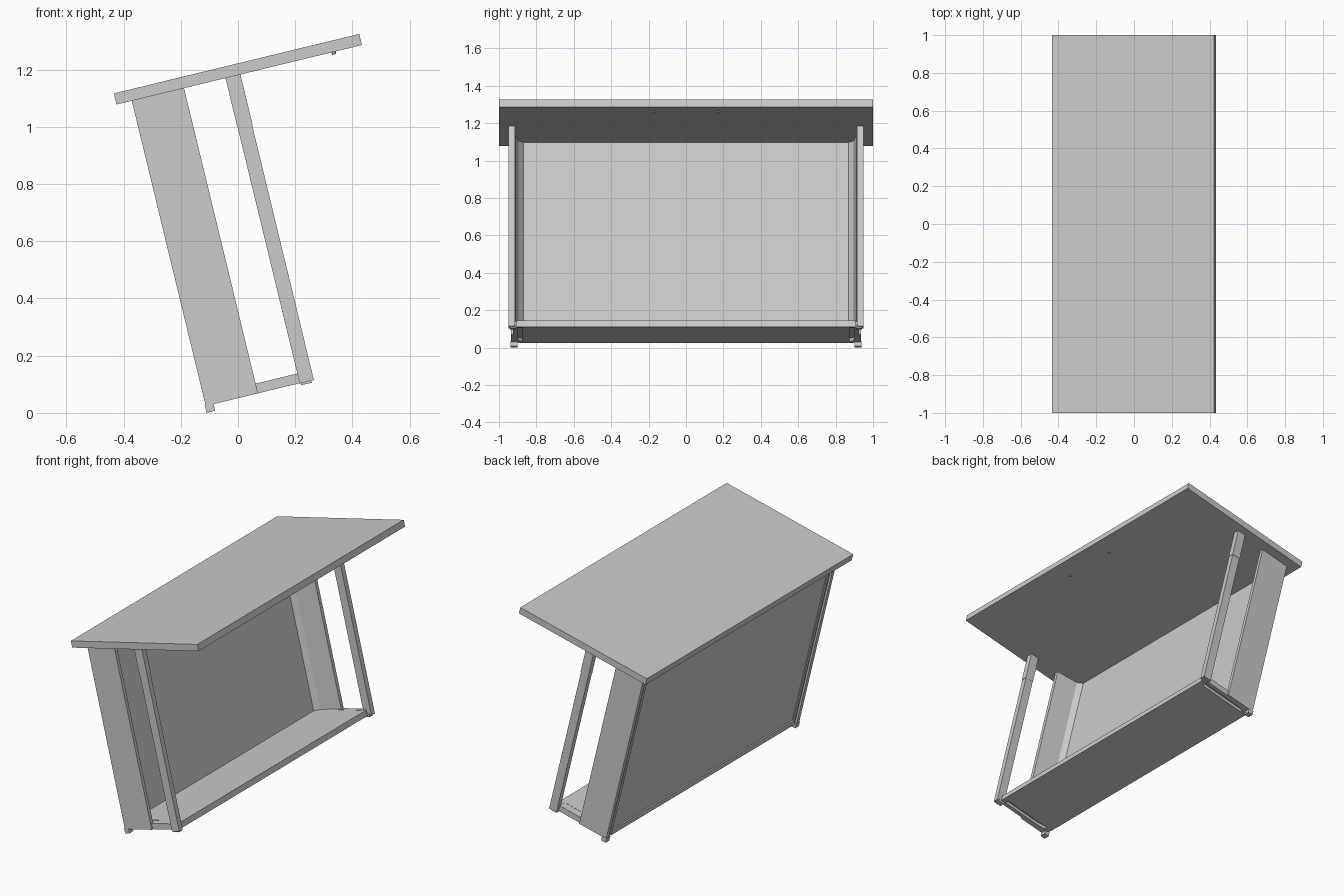
import bpy, bmesh, math
from mathutils import Matrix

if "Cube" in bpy.data.objects:
    bpy.data.objects.remove(bpy.data.objects["Cube"])

# the whole desk is built upright, then leaned about the y axis
LEAN = Matrix.Rotation(math.radians(-13.62), 4, 'Y')


def finish(name, bm):
    bmesh.ops.recalc_face_normals(bm, faces=bm.faces)
    bm.transform(LEAN)
    me = bpy.data.meshes.new(name)
    bm.to_mesh(me)
    bm.free()
    ob = bpy.data.objects.new(name, me)
    bpy.context.collection.objects.link(ob)
    return ob


def prism(name, outline, z0, z1):
    """Extrude an (x, y) outline upward from z0 to z1."""
    bm = bmesh.new()
    face = bm.faces.new([bm.verts.new((x, y, z0)) for x, y in outline])
    ext = bmesh.ops.extrude_face_region(bm, geom=[face])
    verts = [v for v in ext["geom"] if isinstance(v, bmesh.types.BMVert)]
    bmesh.ops.translate(bm, verts=verts, vec=(0, 0, z1 - z0))
    return finish(name, bm)


def box(name, x0, x1, y0, y1, z0, z1):
    return prism(name, [(x0, y0), (x1, y0), (x1, y1), (x0, y1)], z0, z1)


def pair(prefix, outline, z0, z1):
    for side, s in (("right", 1), ("left", -1)):
        prism(f"{prefix}_{side}", [(x, s * y) for x, y in outline], z0, z1)


def rect(x0, x1, y0, y1):
    return [(x0, y0), (x1, y0), (x1, y1), (x0, y1)]


# table top, back panel and lower shelf
box("table_top", -0.159, 0.724, -1, 1, 1.148, 1.188)
box("back_panel", -0.092, -0.078, -0.875, 0.875, 0.05, 1.148)
prism("lower_shelf", [(-0.1, -0.875), (0.235, -0.875), (0.235, -0.905), (0.264, -0.905),
                      (0.264, 0.905), (0.235, 0.905), (0.235, 0.875), (-0.1, 0.875)], 0.05, 0.085)

# side panels with a splayed inner corner
pair("side_panel", [(-0.092, 0.935), (0.084, 0.935), (0.084, 0.912), (-0.05, 0.895),
                    (-0.078, 0.87), (-0.092, 0.87)], 0.05, 1.148)
# back edge strips and feet
pair("back_strip", rect(-0.104, -0.092, 0.91, 0.935), 0.05, 1.148)
pair("back_inner_strip", rect(-0.098, -0.092, 0.875, 0.895), 0.05, 1.148)
pair("back_foot", rect(-0.107, -0.076, 0.9, 0.937), 0.026, 0.055)

# end rails and thin webs joining shelf to legs
pair("end_rail", rect(-0.092, 0.24, 0.9, 0.925), 0.05, 0.085)
pair("end_web", rect(-0.09, 0.236, 0.87, 0.902), 0.068, 0.084)

# front legs in two segments
pair("front_leg", rect(0.234, 0.285, 0.915, 0.948), 0.049, 0.97)
pair("front_leg_top", rect(0.233, 0.287, 0.914, 0.95), 0.97, 1.148)
pair("front_foot", rect(0.238, 0.275, 0.91, 0.94), 0.042, 0.06)

# small studs under the top
for side, s in (("right", 1), ("left", -1)):
    bm = bmesh.new()
    bmesh.ops.create_cone(bm, cap_ends=True, segments=10, radius1=0.008, radius2=0.008, depth=0.01,
                          matrix=Matrix.Translation((0.622, s * 0.175, 1.144)))
    finish(f"top_stud_{side}", bm)
